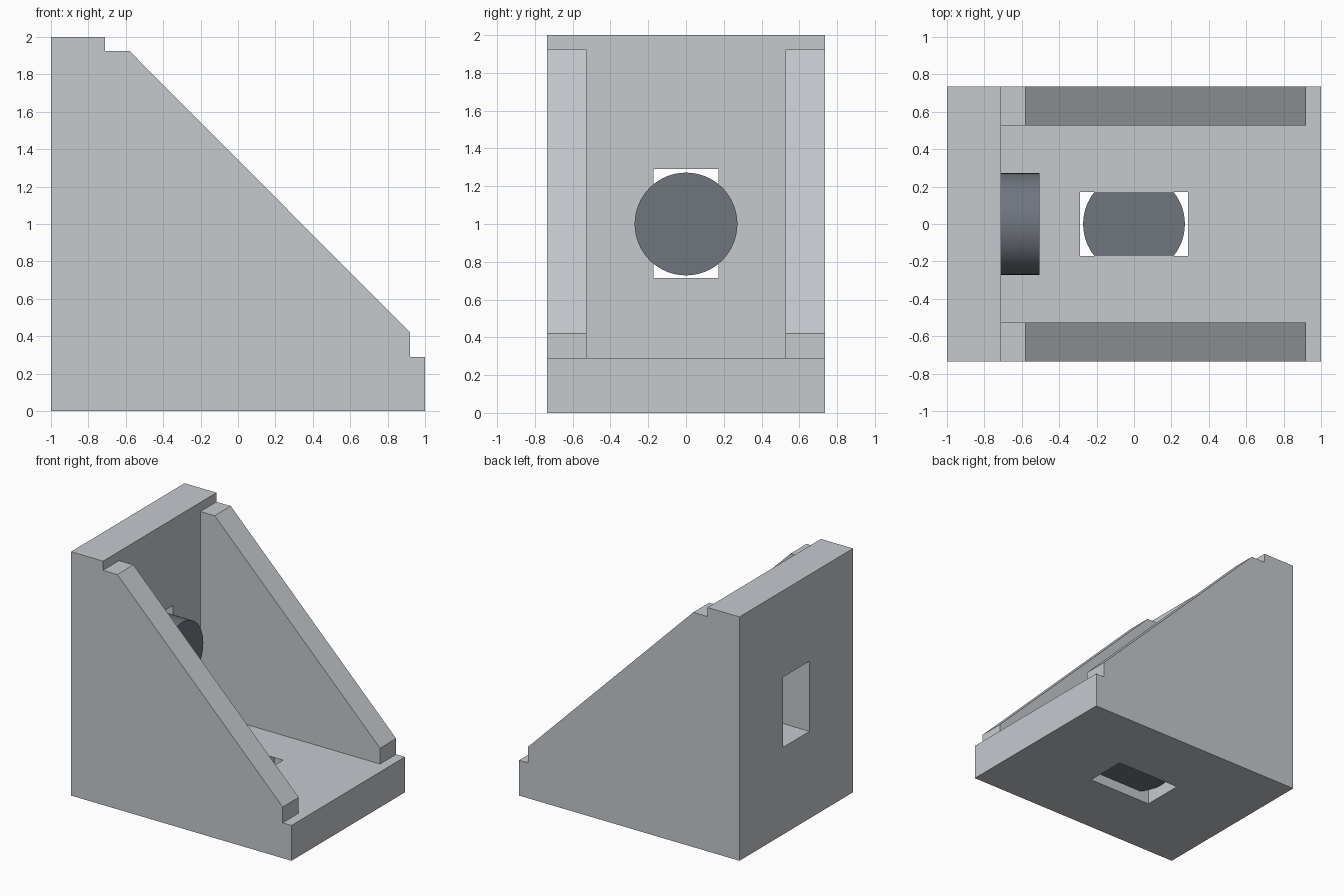
import bpy, bmesh
from math import radians, pi
from mathutils import Matrix, Vector

cube = bpy.data.objects.get("Cube")
if cube:
    bpy.data.objects.remove(cube, do_unlink=True)

HALF_WIDTH = 0.735
RIB_INNER = 0.527
PLATE = 0.29          # thickness of the base and the upright wall


def material(name, rgb):
    mat = bpy.data.materials.new(name)
    mat.use_nodes = True
    mat.diffuse_color = (*rgb, 1)
    mat.node_tree.nodes["Principled BSDF"].inputs["Base Color"].default_value = (*rgb, 1)
    return mat


def make_object(name, bm, mat):
    bmesh.ops.recalc_face_normals(bm, faces=bm.faces)
    mesh = bpy.data.meshes.new(name)
    bm.to_mesh(mesh)
    bm.free()
    mesh.materials.append(mat)
    obj = bpy.data.objects.new(name, mesh)
    bpy.context.collection.objects.link(obj)
    return obj


def box(name, low, high, mat):
    low, high = Vector(low), Vector(high)
    bm = bmesh.new()
    bmesh.ops.create_cube(bm, size=1, matrix=Matrix.Translation((low + high) / 2)
                          @ Matrix.Diagonal((*(high - low), 1)))
    return make_object(name, bm, mat)


def cut(target, cutter):
    mod = target.modifiers.new("cut", 'BOOLEAN')
    mod.operation, mod.solver, mod.object = 'DIFFERENCE', 'EXACT', cutter
    cutter.hide_render = True
    bpy.context.view_layer.objects.active = target
    bpy.ops.object.modifier_apply(modifier=mod.name)
    bpy.data.objects.remove(cutter, do_unlink=True)


def screw_head(name, centre, turn, mat):
    bm = bmesh.new()
    bmesh.ops.create_cone(bm, cap_ends=True, segments=64, radius1=0.272, radius2=0.272,
                          depth=0.205, matrix=Matrix.Translation(centre) @ turn)
    obj = make_object(name, bm, mat)
    bpy.ops.object.select_all(action='DESELECT')
    obj.select_set(True)
    bpy.context.view_layer.objects.active = obj
    bpy.ops.object.shade_smooth_by_angle(angle=radians(30))


light_grey = material("light grey metal", (0.56, 0.585, 0.615))
dark_grey = material("dark grey steel", (0.163, 0.18, 0.213))

# Bracket: side profile extruded across the width
profile = [(-1, 0), (1, 0), (1, PLATE), (0.92, PLATE), (0.92, 0.42),
           (-0.58, 1.925), (-0.71, 1.925), (-0.71, 2), (-1, 2)]
bm = bmesh.new()
side = bm.faces.new([bm.verts.new((x, -HALF_WIDTH, z)) for x, z in profile])
extruded = bmesh.ops.extrude_face_region(bm, geom=[side])["geom"]
bmesh.ops.translate(bm, vec=(0, 2 * HALF_WIDTH, 0),
                    verts=[v for v in extruded if isinstance(v, bmesh.types.BMVert)])
bracket = make_object("corner_bracket", bm, light_grey)

# Hollow between the two ribs, then a slot through each plate
cut(bracket, box("cavity_cutter", (-0.71, -RIB_INNER, PLATE), (1.2, RIB_INNER, 2.2), light_grey))
cut(bracket, box("wall_slot_cutter", (-1.1, -0.172, 0.715), (-0.6, 0.172, 1.29), light_grey))
cut(bracket, box("base_slot_cutter", (-0.29, -0.172, -0.1), (0.29, 0.172, 0.4), light_grey))

# Screw heads: one stands on the wall, one is sunk in the base
screw_head("wall_screw_head", (-0.608, 0, 1.0), Matrix.Rotation(pi / 2, 4, 'Y'), dark_grey)
screw_head("base_screw_head", (0, 0, 0.185), Matrix.Identity(4), dark_grey)
